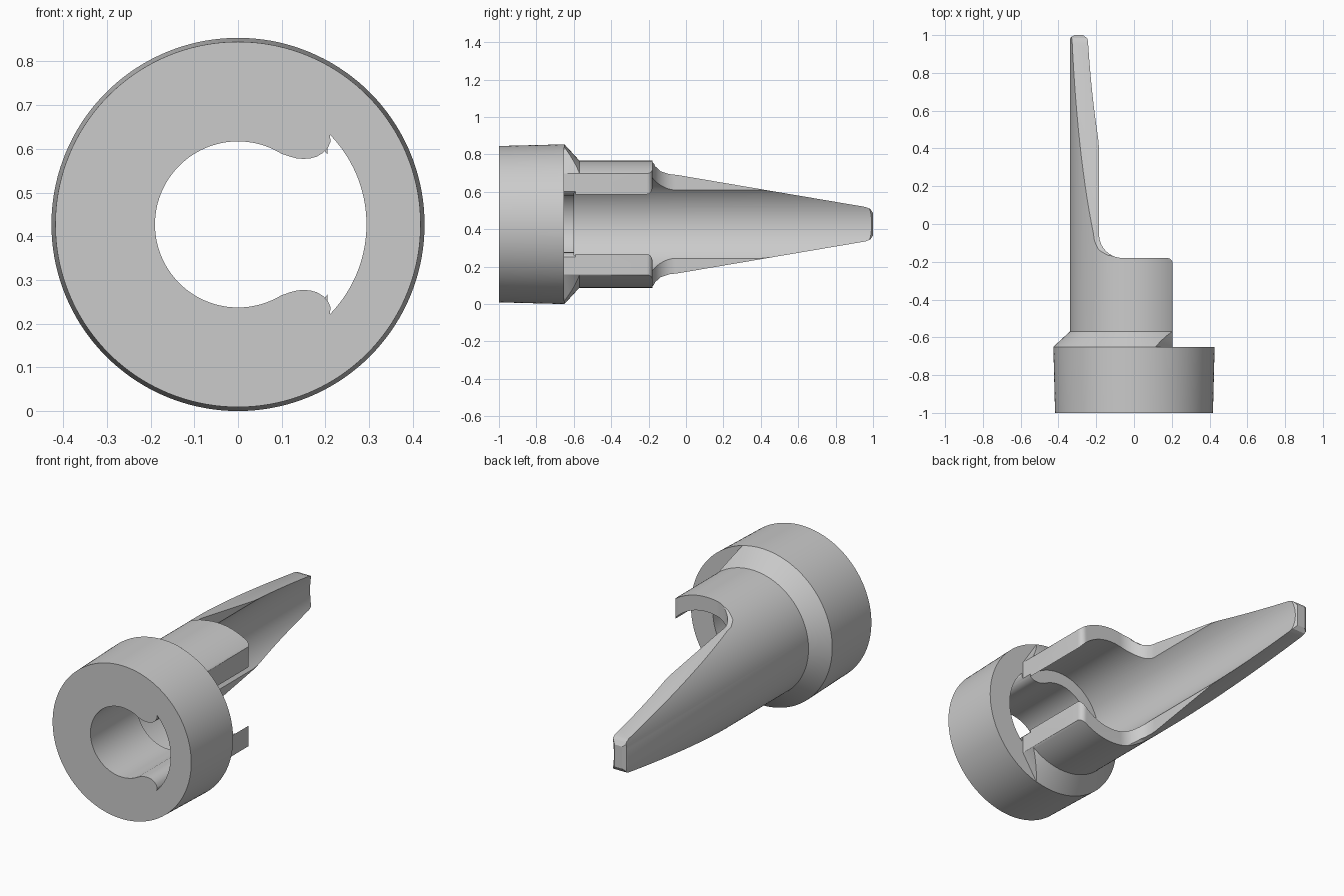
import bpy, bmesh
from math import sin, cos, radians, tau
from mathutils import Vector

if "Cube" in bpy.data.objects:
    bpy.data.objects.remove(bpy.data.objects["Cube"], do_unlink=True)

SEGMENTS = 144
AXIS_HEIGHT = 0.427


def make_object(name, bm):
    bmesh.ops.recalc_face_normals(bm, faces=bm.faces)
    mesh = bpy.data.meshes.new(name)
    bm.to_mesh(mesh)
    bm.free()
    obj = bpy.data.objects.new(name, mesh)
    bpy.context.collection.objects.link(obj)
    return obj


def arc(cx, cy, radius, start, end, steps):
    angles = [radians(start + (end - start) * i / steps) for i in range(steps + 1)]
    return [(cx + radius * cos(a), cy + radius * sin(a)) for a in angles]


def lathe(name, profile):
    """Closed solid turned about the y axis from (radius, y) points."""
    bm = bmesh.new()
    rings = [[bm.verts.new((r * cos(tau * i / SEGMENTS), y, r * sin(tau * i / SEGMENTS)))
              for i in range(SEGMENTS)] for r, y in profile]
    for a, b in zip(rings, rings[1:]):
        for i in range(SEGMENTS):
            j = (i + 1) % SEGMENTS
            bm.faces.new((a[i], a[j], b[j], b[i]))
    bm.faces.new(rings[0])
    bm.faces.new(rings[-1])
    return make_object(name, bm)


def prism(name, outline, place, low, high):
    """Outline swept from low to high; place maps (u, v, depth) to xyz."""
    bm = bmesh.new()
    a, b = [[bm.verts.new(place(u, v, d)) for u, v in outline] for d in (low, high)]
    for i in range(len(outline)):
        j = (i + 1) % len(outline)
        bm.faces.new((a[i], a[j], b[j], b[i]))
    bm.faces.new(a)
    bm.faces.new(b)
    return make_object(name, bm)


def cut(target, cutter):
    cutter.hide_render = True
    mod = target.modifiers.new("cut", 'BOOLEAN')
    mod.operation = 'DIFFERENCE'
    mod.solver = 'EXACT'
    mod.object = cutter
    bpy.context.view_layer.objects.active = target
    bpy.ops.object.modifier_apply(modifier=mod.name)
    bpy.data.objects.remove(cutter, do_unlink=True)


def along_y(u, v, d):
    return (u, d, v)


def along_z(u, v, d):
    return (u, v, d)


def along_x(u, v, d):
    return (d, u, v)


# Collar, chamfer and shank as one turned blank
body = lathe("collar_and_scoop",
             [(0.418, -1), (0.427, -0.65), (0.34, -0.57), (0.34, 1.05)])

# Collar bore with two rounded lips and a wider relief on one side
lip = [(0.12, 0.155), (0.135, 0.151), (0.15, 0.15), (0.165, 0.151), (0.18, 0.155),
       (0.195, 0.164), (0.206, 0.176), (0.212, 0.19), (0.21, 0.206)]
bore = (arc(0, 0, 0.19, 58.5, 301.5, 80) + [(x, -z) for x, z in lip]
        + arc(0, 0, 0.294, -43.5, 43.5, 30) + lip[::-1])
cut(body, prism("bore_cutter", bore, along_y, -1.2, -0.59))

# Wider bore through the shank
cut(body, lathe("shank_cutter", [(0.26, -0.6), (0.26, 1.2)]))

# Open side, shoulder fillet and blade tip, seen from above
opening = ([(0.205, -0.652)] + arc(0.175, -0.21, 0.03, 0, 90, 6)
           + arc(-0.06, -0.055, 0.125, 270, 180, 16)
           + [(-0.185, 0.4), (-0.235, 0.96), (-0.25, 0.985), (-0.27, 1), (-0.315, 1),
              (-0.334, 0.99), (-0.345, 0.965), (-0.6, 0.965),
              (-0.6, 1.3), (0.6, 1.3), (0.6, -0.652)])
cut(body, prism("opening_cutter", opening, along_z, -0.6, 0.6))

# Mirrored cuts: blade taper and slanted trim of the chamfer
taper = [(-0.178, 0.34), (-0.165, 0.31), (-0.135, 0.283), (-0.09, 0.268), (-0.04, 0.262),
         (0.96, 0.092), (0.985, 0.082), (1.0, 0.06), (1.3, 0.06), (1.3, 0.6), (-0.178, 0.6)]
trim = [(0.205, 0.27), (0.05, 0.511), (0.6, 0.511), (0.6, 0.27)]
for side in (1, -1):
    cut(body, prism("taper_cutter", [(y, side * z) for y, z in taper], along_x, -0.6, 0.6))
    cut(body, prism("trim_cutter", [(x, side * z) for x, z in trim], along_y, -0.652, -0.4))

# Tidy the mesh and stand it on the floor
bm = bmesh.new()
bm.from_mesh(body.data)
bmesh.ops.remove_doubles(bm, verts=bm.verts, dist=0.0003)
bmesh.ops.translate(bm, verts=bm.verts, vec=Vector((0, 0, AXIS_HEIGHT)))
bm.to_mesh(body.data)
bm.free()

# Plain grey finish
grey = bpy.data.materials.new("plain_grey")
grey.use_nodes = True
colour = (0.6, 0.6, 0.6, 1)
grey.diffuse_color = colour
grey.node_tree.nodes["Principled BSDF"].inputs["Base Color"].default_value = colour
body.data.materials.clear()
body.data.materials.append(grey)
for face in body.data.polygons:
    face.material_index = 0

bpy.ops.object.select_all(action='DESELECT')
body.select_set(True)
bpy.context.view_layer.objects.active = body
bpy.ops.object.shade_smooth_by_angle(angle=radians(25))
